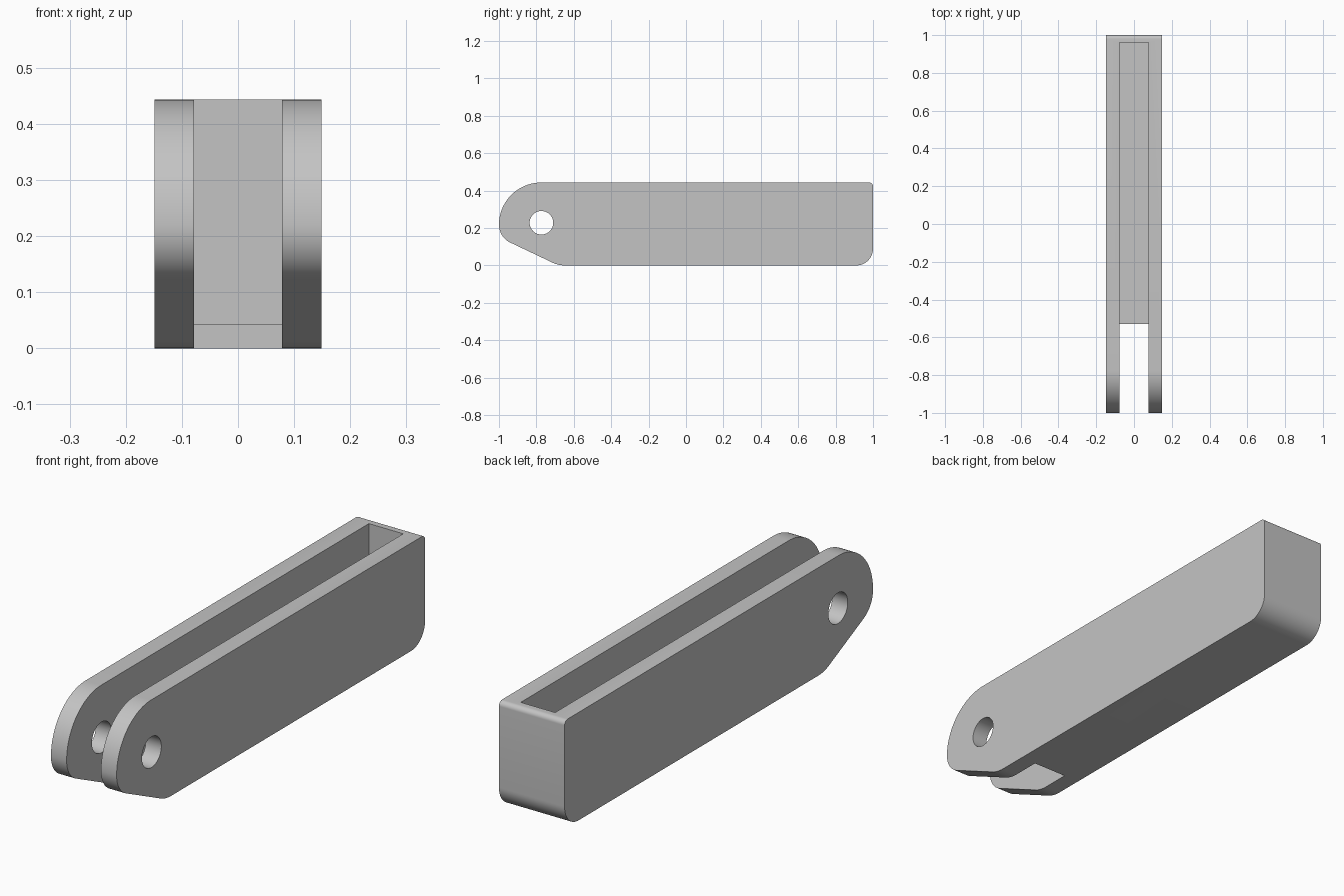
import bpy, bmesh
from math import radians, cos, sin, tan, pi
from mathutils import Vector

if "Cube" in bpy.data.objects:
    bpy.data.objects.remove(bpy.data.objects["Cube"], do_unlink=True)

HALF_WIDTH, SLOT_HALF = 0.149, 0.078
HEIGHT = 0.443

grey = bpy.data.materials.new("plain grey")
grey.use_nodes = True
colour = (0.55, 0.55, 0.55, 1)
grey.diffuse_color = colour
grey.node_tree.nodes["Principled BSDF"].inputs["Base Color"].default_value = colour


def arc(y, z, r, start, end, steps=16):
    """Points of an arc in the side (y, z) plane, angles in degrees."""
    angles = [radians(start + (end - start) * i / steps) for i in range(steps + 1)]
    return [(y + r * cos(a), z + r * sin(a)) for a in angles]


def extrude_profile(name, points, half):
    """Solid made by extruding a side profile across x."""
    bm = bmesh.new()
    face = bm.faces.new([bm.verts.new((-half, y, z)) for y, z in points])
    new = bmesh.ops.extrude_face_region(bm, geom=[face])["geom"]
    verts = [v for v in new if isinstance(v, bmesh.types.BMVert)]
    bmesh.ops.translate(bm, verts=verts, vec=Vector((2 * half, 0, 0)))
    bmesh.ops.recalc_face_normals(bm, faces=bm.faces)
    mesh = bpy.data.meshes.new(name)
    bm.to_mesh(mesh)
    bm.free()
    mesh.materials.append(grey)
    obj = bpy.data.objects.new(name, mesh)
    bpy.context.collection.objects.link(obj)
    return obj


# Outer side outline: round nose, sloped chin, flat base, rounded back corners
slope = 26.5
chin_r = 0.157
chin_y = -0.684 + chin_r * tan(radians(slope / 2))
outline = (
    arc(-0.775, HEIGHT - 0.225, 0.225, 90, 180, 32)
    + arc(-0.894, HEIGHT - 0.225, 0.106, 180, 270 - slope)[1:]
    + arc(chin_y, chin_r, chin_r, 270 - slope, 270, 10)
    + arc(0.91, 0.09, 0.09, 270, 360)
    + arc(0.98, HEIGHT - 0.02, 0.02, 0, 90, 8)
)
body = extrude_profile("channel_arm", outline, HALF_WIDTH)

# Slot: open at the top and front, with a floor that stops short of the nose
slot = extrude_profile("slot_cutter", [
    (-1.2, -0.2), (-0.53, -0.2), (-0.53, 0.043),
    (0.96, 0.043), (0.96, 0.7), (-1.2, 0.7)], SLOT_HALF)

# Pivot hole through both cheeks
hole = extrude_profile("hole_cutter", arc(-0.773, 0.228, 0.063, 0, 360, 48)[:-1], 0.3)

bpy.ops.object.select_all(action="DESELECT")
bpy.context.view_layer.objects.active = body
body.select_set(True)
for cutter in (slot, hole):
    cutter.hide_render = True
    mod = body.modifiers.new(cutter.name, "BOOLEAN")
    mod.operation, mod.solver, mod.object = "DIFFERENCE", "EXACT", cutter
    bpy.ops.object.modifier_apply(modifier=mod.name)
    bpy.data.objects.remove(cutter, do_unlink=True)

bpy.ops.object.shade_smooth_by_angle(angle=radians(30))
